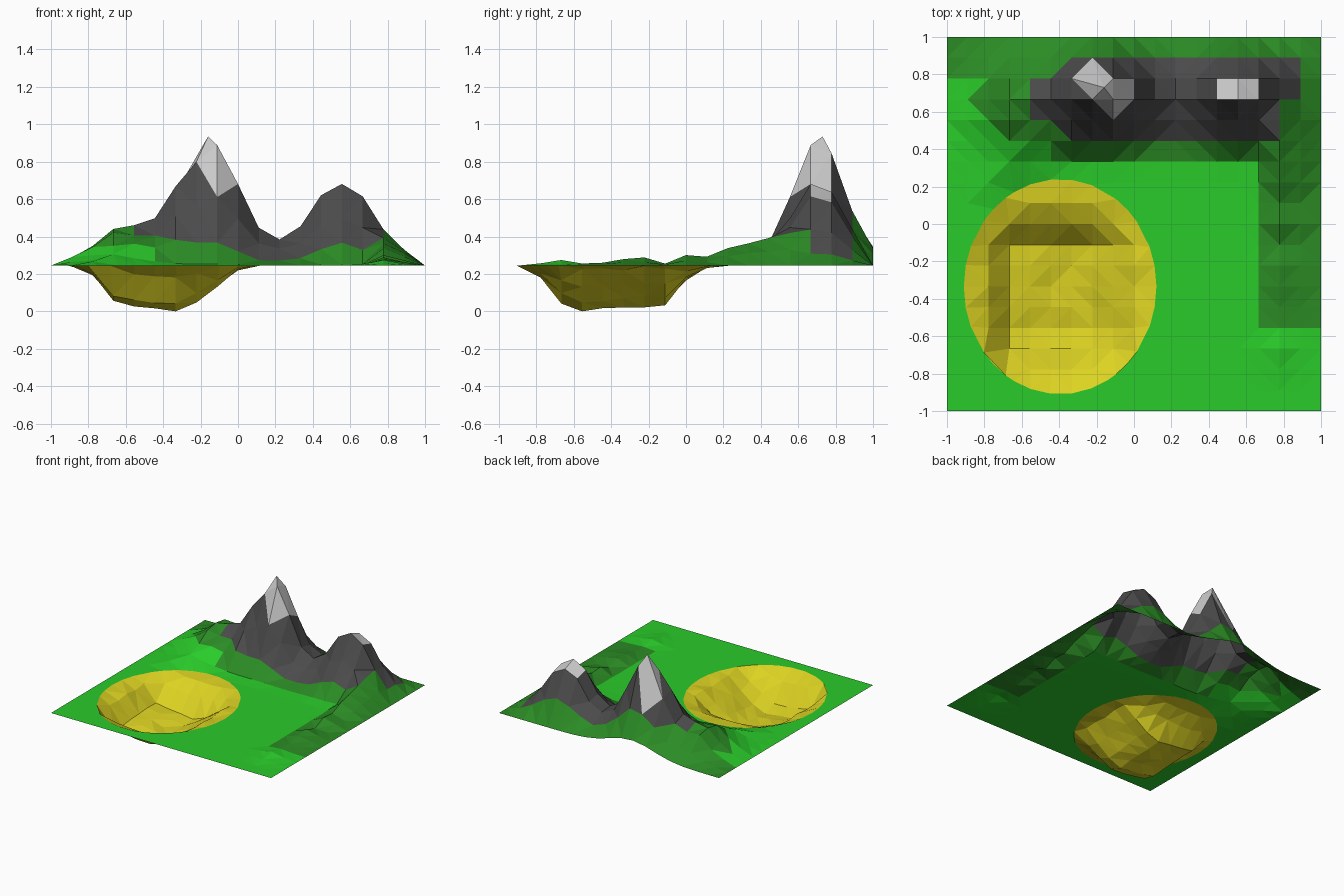
import bpy, bmesh, math, random

if "Cube" in bpy.data.objects:
    bpy.data.objects.remove(bpy.data.objects["Cube"])
random.seed(4)
N = 18
BASE = 0.245


def interp(pts, t):
    """Piecewise linear profile."""
    if t <= pts[0][0]:
        return pts[0][1]
    for (a, u), (b, v) in zip(pts, pts[1:]):
        if t <= b:
            return u + (v - u) * (t - a) / (b - a)
    return pts[-1][1]


def bump(x, y, cx, cy, rx, ry, h):
    return h * math.exp(-((x - cx) / rx) ** 2 - ((y - cy) / ry) ** 2)


# Mountain ridge line along x, and its cross-section along y
RIDGE = [(-1, 0), (-.89, .04), (-.78, .1), (-.67, .18), (-.55, .2), (-.44, .235),
         (-.33, .43), (-.22, .56), (-.11, .655), (0, .425), (.11, .205), (.22, .145),
         (.33, .215), (.44, .385), (.555, .445), (.667, .365), (.778, .185),
         (.89, .065), (1, 0)]
CROSS = [(.3, 0), (.333, .01), (.444, .17), (.555, .56), (.667, 1), (.778, .9),
         (.889, .42), (1, 0)]
# Sand pit depth along x and y
PIT_X = [(-.91, 0), (-.77, .2), (-.667, .8), (-.42, .96), (-.333, 1), (-.222, .78),
         (-.111, .43), (0, .08), (.1, 0)]
PIT_Y = [(-.91, 0), (-.778, .22), (-.667, .82), (-.58, 1), (-.11, .86), (0, .3),
         (.111, .04), (.2, 0)]
# Low hill strip on the right side, along y
STRIP = [(-.6, 0), (-.444, .015), (-.333, .035), (-.222, .035), (-.111, .01), (0, .055),
         (.111, .035), (.222, .1), (.333, .12), (.5, .1), (.7, 0)]
STRIP_X = [(.66, 0), (.778, 1), (.889, .5), (1, 0)]
PIT_C = (-.395, -.335)
PIT_R = (.515, .575)


def pit_radius(x, y):
    return math.hypot((x - PIT_C[0]) / PIT_R[0], (y - PIT_C[1]) / PIT_R[1])


def height(x, y):
    z = interp(RIDGE, x) * interp(CROSS, y)
    if abs(x) < .99:
        left = bump(x, y, -.62, .48, .2, .18, .08) + bump(x, y, -.33, .46, .13, .06, .07)
        right = bump(x, y, .55, .46, .15, .06, .05)
        z += left + right
        if y < .99:
            z += interp(STRIP, y) * interp(STRIP_X, x)
            z += bump(x, y, .78, -.68, .1, .1, .03) + bump(x, y, -.7, .27, .12, .07, .04)
        # raised back edge behind the tall peak
        z += bump(x, y, -.2, 1, .28, .1, .1)
    if pit_radius(x, y) < .99:
        z = -BASE * interp(PIT_X, x) * interp(PIT_Y, y)
    return BASE + z


# Grid sheet
bm = bmesh.new()
bmesh.ops.create_grid(bm, x_segments=N, y_segments=N, size=1)
for v in bm.verts:
    x, y = v.co.x, v.co.y
    inside = max(abs(x), abs(y)) < .99
    z = height(x, y)
    r = pit_radius(x, y)
    if .9 < r < 1.11:
        # snap to the sand rim
        x = PIT_C[0] + (x - PIT_C[0]) / r
        y = PIT_C[1] + (y - PIT_C[1]) / r
        z = BASE
    elif inside and r < .8:
        z = max(0, z + random.uniform(-.012, .012))
    elif inside and z > BASE + .03:
        z += random.uniform(-.012, .012)
    v.co = (x, y, z)
    # pull the summit of the tall peak
    if abs(x + .222) < .02 and abs(y - .778) < .02:
        v.co = (-.16, .73, .935)
    if abs(x + .222) < .02 and abs(y - .667) < .02:
        v.co.z = .8
bmesh.ops.triangulate(bm, faces=bm.faces[:], quad_method='SHORT_EDGE')
low = min(v.co.z for v in bm.verts)
for v in bm.verts:
    if v.co.z == low:
        v.co.z = 0

# Surface colours: grass, dark grass, sand, rock, snow
for f in bm.faces:
    c = f.calc_center_median()
    top = max(v.co.z for v in f.verts)
    if all(pit_radius(v.co.x, v.co.y) < 1.02 for v in f.verts):
        f.material_index = 2
    elif (c.z > .68 and abs(c.x + .12) < .13 and .58 < c.y < .8) or \
            (c.z > .605 and abs(c.x - .555) < .12):
        f.material_index = 4
    elif -.56 < c.x < .89 and .44 < c.y < .89 and \
            c.y > .44 + max(0, -.25 - c.x) * .4 and \
            c.y < .89 - max(0, -.2 - c.x) * .35 and \
            c.y > .44 + max(0, c.x - .7) * 1.6 and top > .31:
        f.material_index = 3
    elif (c.x > .68 and c.y > -.56) or c.y > .89 or \
            (c.y > .34 and c.x > -.45) or (c.x > -.85 and c.y > .6 - (c.x + .85) * .7 and c.y > .44) or \
            c.y > .78 - (c.x + .9) * .3:
        f.material_index = 1
    else:
        f.material_index = 0

mesh = bpy.data.meshes.new("terrain")
bm.normal_update()
bm.to_mesh(mesh)
bm.free()
for name, col in [("grass", (.023, .6, .023, 1)), ("dark_grass", (.024, .26, .018, 1)),
                  ("sand", (.72, .65, .016, 1)), ("rock", (.07, .07, .07, 1)),
                  ("snow", (.6, .6, .6, 1))]:
    m = bpy.data.materials.new(name)
    m.diffuse_color = col
    m.use_nodes = True
    m.node_tree.nodes["Principled BSDF"].inputs["Base Color"].default_value = m.diffuse_color
    mesh.materials.append(m)
bpy.context.collection.objects.link(bpy.data.objects.new("terrain", mesh))
